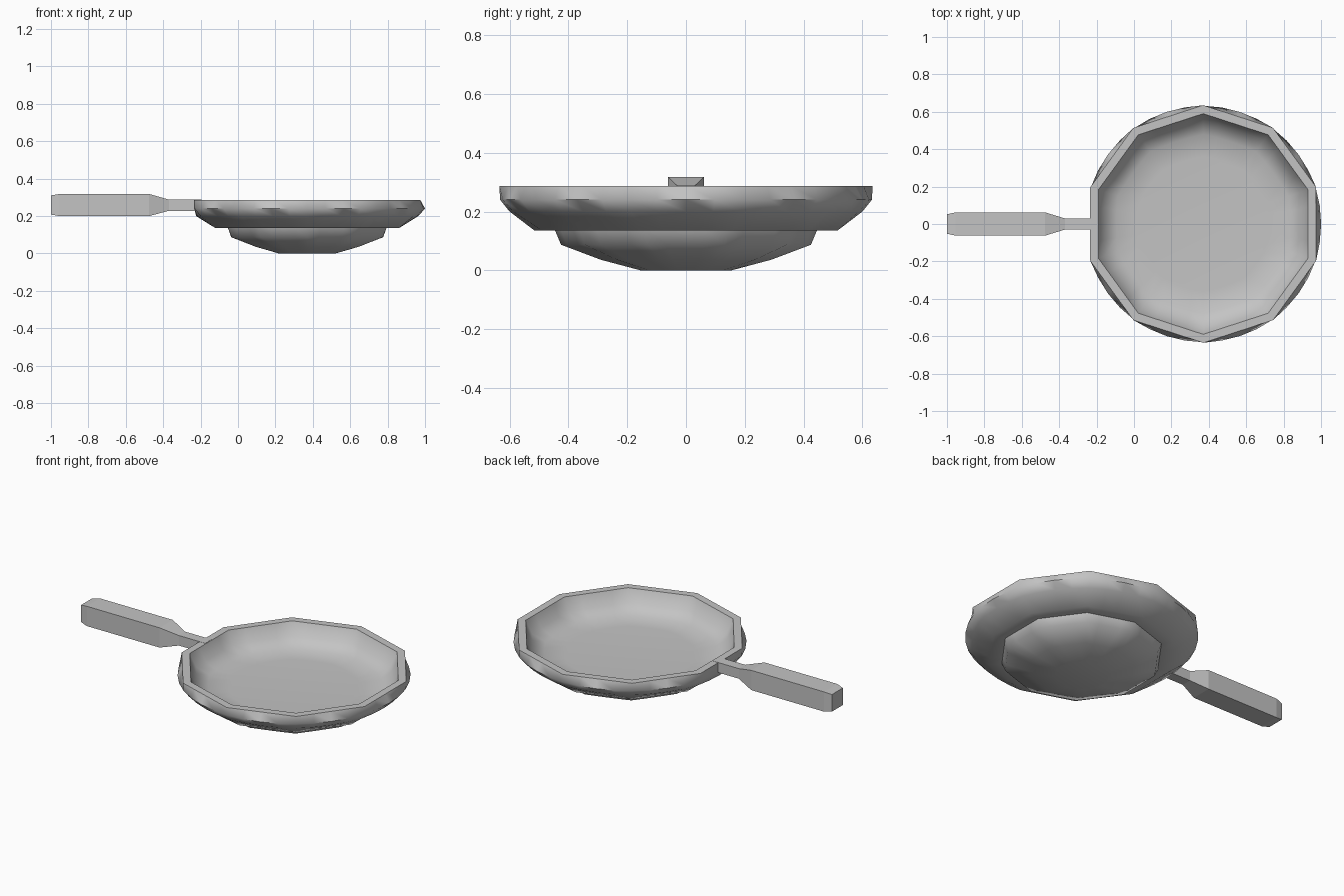
import bpy, bmesh, math

if "Cube" in bpy.data.objects:
    bpy.data.objects.remove(bpy.data.objects["Cube"], do_unlink=True)

CENTRE_X = 0.37
SIDES = 10
SPLIT = 4          # points along each side
LEFT_FLAT = -0.234

grey = bpy.data.materials.new("plain grey")
grey.use_nodes = True
colour = (0.55, 0.55, 0.55, 1)
grey.diffuse_color = colour
grey.node_tree.nodes["Principled BSDF"].inputs["Base Color"].default_value = colour


def ring(bm, radius, z, roundness):
    """Decagon with split sides, pushed out towards a circle by roundness."""
    verts = []
    half = math.pi / SIDES
    for i in range(SIDES * SPLIT):
        step = 2 * half / SPLIT
        a = math.pi / 2 + i * step
        flat = math.cos(half) / math.cos((i % SPLIT) * step - half)
        r = radius * (flat + (1 - flat) * roundness)
        x = max(CENTRE_X + r * math.cos(a), LEFT_FLAT)
        verts.append(bm.verts.new((x, r * math.sin(a), z)))
    return verts


def bridge(bm, a, b):
    n = len(a)
    for i in range(n):
        j = (i + 1) % n
        bm.faces.new((a[i], a[j], b[j], b[i]))


def finish(bm, name):
    bmesh.ops.recalc_face_normals(bm, faces=bm.faces)
    mesh = bpy.data.meshes.new(name)
    bm.to_mesh(mesh)
    bm.free()
    obj = bpy.data.objects.new(name, mesh)
    bpy.context.collection.objects.link(obj)
    mesh.materials.append(grey)
    return obj


def shade(obj, degrees):
    bpy.ops.object.select_all(action='DESELECT')
    obj.select_set(True)
    bpy.context.view_layer.objects.active = obj
    bpy.ops.object.shade_smooth_by_angle(angle=math.radians(degrees))


# Pan body: inner floor, wall, rim, outer wall, ledge, lower bowl
profile = [
    (0.36, 0.165, 0.5), (0.48, 0.172, 0.3), (0.555, 0.213, 0), (0.59, 0.287, 0),
    (0.635, 0.287, 0), (0.632, 0.24, 0.95), (0.60, 0.20, 0.8), (0.515, 0.135, 0),
    (0.445, 0.135, 0), (0.425, 0.087, 0.1), (0.29, 0.036, 0), (0.155, 0, 0.5),
]
bm = bmesh.new()
rings = [ring(bm, *p) for p in profile]
for a, b in zip(rings, rings[1:]):
    bridge(bm, a, b)
bm.faces.new(rings[0])
bm.faces.new(rings[-1])
shade(finish(bm, "pan_body"), 52)

# Handle: chamfered grip tapering to a thin neck (x, half width, bottom, top)
sections = [
    (-1.0, 0.052, 0.208, 0.31), (-0.955, 0.062, 0.2, 0.318),
    (-0.475, 0.062, 0.2, 0.318), (-0.37, 0.03, 0.228, 0.288),
    (-0.195, 0.03, 0.228, 0.288),
]
bm = bmesh.new()
loops = []
for x, w, low, high in sections:
    corners = ((-w, low), (w, low), (w, high), (-w, high))
    loops.append([bm.verts.new((x, y, z)) for y, z in corners])
for a, b in zip(loops, loops[1:]):
    bridge(bm, a, b)
bm.faces.new(loops[0])
bm.faces.new(loops[-1])
finish(bm, "handle")
